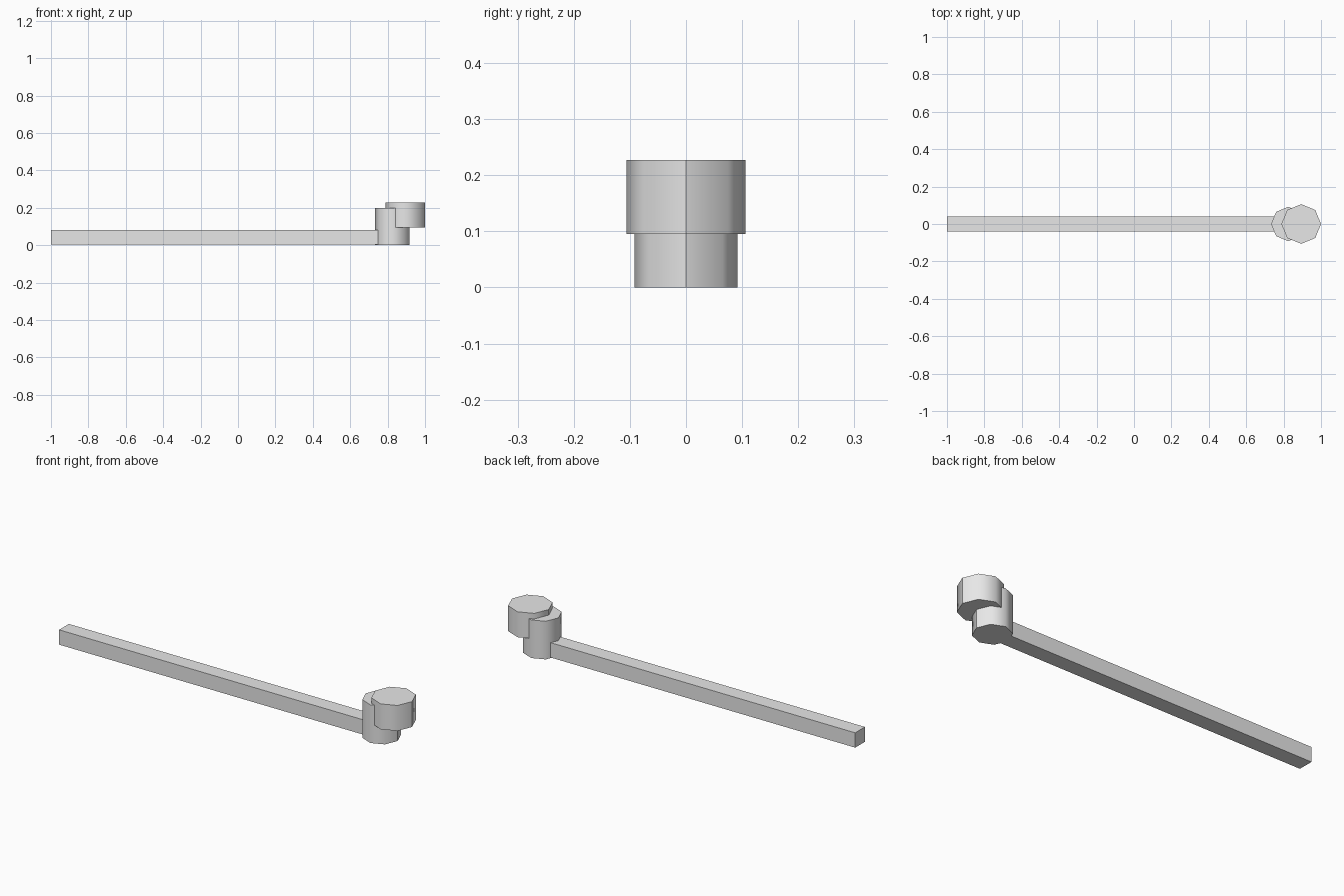
import bpy, bmesh, math

if "Cube" in bpy.data.objects:
    bpy.data.objects.remove(bpy.data.objects["Cube"])

grey = bpy.data.materials.new("light_grey")
grey.diffuse_color = (0.8, 0.8, 0.8, 1)
grey.use_nodes = True
grey.node_tree.nodes["Principled BSDF"].inputs["Base Color"].default_value = grey.diffuse_color


def add_object(name, bm):
    mesh = bpy.data.meshes.new(name)
    bm.to_mesh(mesh)
    bm.free()
    mesh.materials.append(grey)
    obj = bpy.data.objects.new(name, mesh)
    bpy.context.collection.objects.link(obj)
    return obj


def octagon_drum(name, x, radius, z0, z1):
    """Eight-sided upright drum: smooth wall, flat caps, one hard seam at +x."""
    bm = bmesh.new()
    ring = [bm.verts.new((x + radius * math.cos(i * math.pi / 4),
                          radius * math.sin(i * math.pi / 4), z0)) for i in range(8)]
    base = bm.faces.new(ring)
    top = bmesh.ops.extrude_face_region(bm, geom=[base], use_keep_orig=True)["geom"]
    bmesh.ops.translate(bm, vec=(0, 0, z1 - z0),
                        verts=[v for v in top if isinstance(v, bmesh.types.BMVert)])
    bmesh.ops.recalc_face_normals(bm, faces=bm.faces[:])
    for f in bm.faces:
        f.smooth = len(f.verts) == 4
    for e in bm.edges:
        rim = any(len(f.verts) == 8 for f in e.link_faces)
        seam = all(v.co.x > x + radius * 0.99 for v in e.verts)
        e.smooth = not (rim or seam)
    return add_object(name, bm)


# Long square handle, running into the lower drum
x0, x1, half, z0, z1 = -1.0, 0.825, 0.04, 0.003, 0.08
bm = bmesh.new()
bmesh.ops.create_cube(bm, size=1)
bmesh.ops.scale(bm, vec=(x1 - x0, 2 * half, z1 - z0), verts=bm.verts)
bmesh.ops.translate(bm, vec=((x0 + x1) / 2, 0, (z0 + z1) / 2), verts=bm.verts)
add_object("handle", bm)

# Two overlapping drums at the end
octagon_drum("lower_drum", 0.825, 0.092, 0.0, 0.198)
octagon_drum("upper_drum", 0.894, 0.106, 0.095, 0.227)
